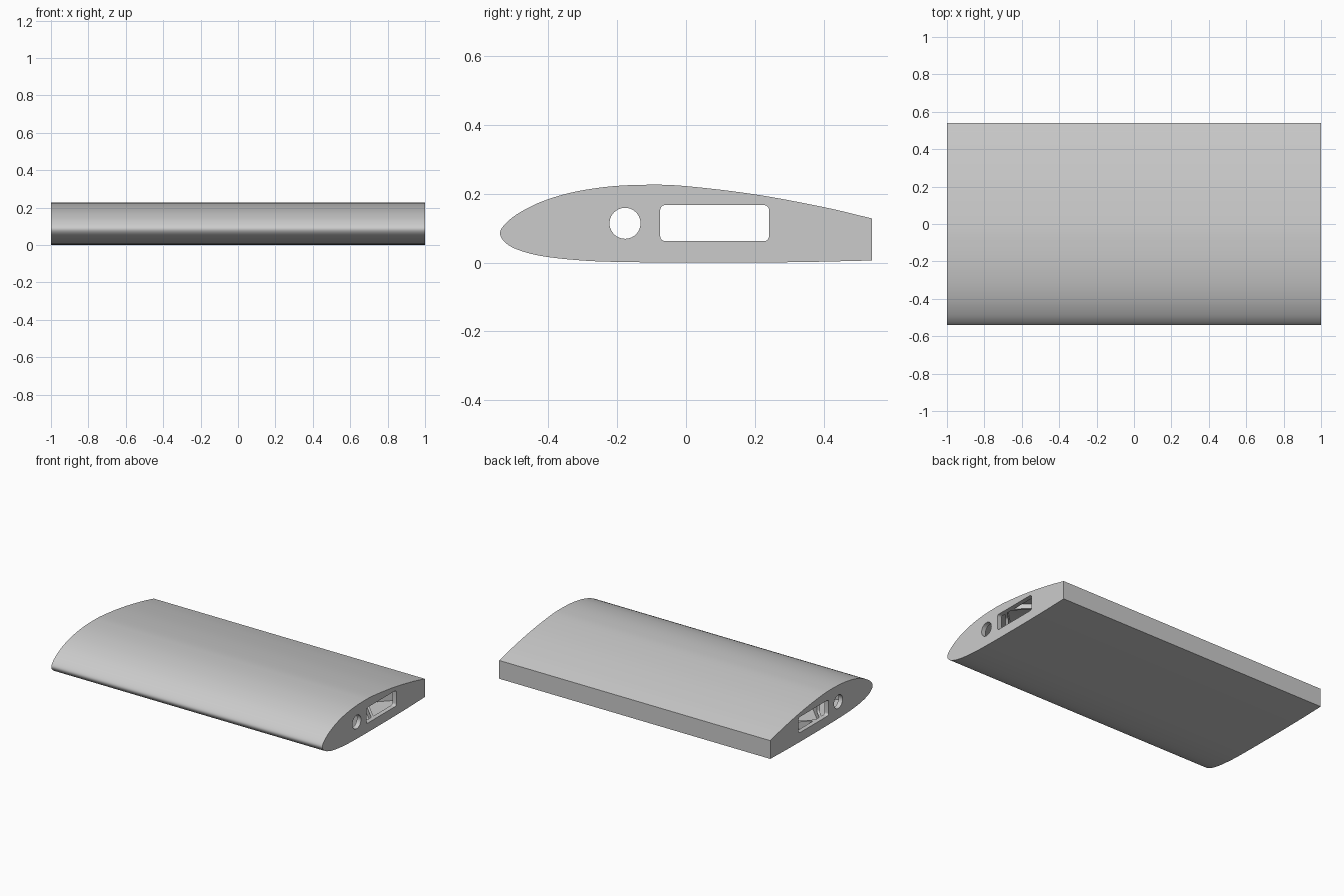
import bpy, bmesh, math
from mathutils import Vector

if "Cube" in bpy.data.objects:
    bpy.data.objects.remove(bpy.data.objects["Cube"], do_unlink=True)

grey = bpy.data.materials.new("light_grey")
grey.use_nodes = True
grey.diffuse_color = (0.6, 0.6, 0.6, 1)
grey.node_tree.nodes["Principled BSDF"].inputs["Base Color"].default_value = (0.6, 0.6, 0.6, 1)


def smooth_path(pts, steps=6):
    """Curve through the points with evenly stepped spline spans."""
    p = [Vector(q) for q in pts]
    p = [p[0] * 2 - p[1]] + p + [p[-1] * 2 - p[-2]]
    out = []
    for a, b, c, d in zip(p, p[1:], p[2:], p[3:]):
        for i in range(steps):
            t = i / steps
            out.append(0.5 * (2 * b + (c - a) * t + (2 * a - 5 * b + 4 * c - d) * t ** 2
                              + (3 * b - a - 3 * c + d) * t ** 3))
    return out + [p[-2]]


def inset(loop, dist):
    """Move a counter-clockwise outline inward with mitred corners."""
    out = []
    for i, p in enumerate(loop):
        a = (p - loop[i - 1]).normalized()
        b = (loop[(i + 1) % len(loop)] - p).normalized()
        n = Vector((-a.y - b.y, a.x + b.x)).normalized()
        out.append(p + n * dist / max(0.3, n.dot(Vector((-a.y, a.x)))))
    return out


def extrude(name, loop, half):
    """Extrude a (y, z) outline along x."""
    bm = bmesh.new()
    face = bm.faces.new([bm.verts.new((-half, p.x, p.y)) for p in loop])
    ext = bmesh.ops.extrude_face_region(bm, geom=[face])
    bmesh.ops.translate(bm, vec=(2 * half, 0, 0),
                        verts=[v for v in ext["geom"] if isinstance(v, bmesh.types.BMVert)])
    bmesh.ops.recalc_face_normals(bm, faces=bm.faces)
    mesh = bpy.data.meshes.new(name)
    bm.to_mesh(mesh)
    bm.free()
    mesh.materials.append(grey)
    ob = bpy.data.objects.new(name, mesh)
    bpy.context.collection.objects.link(ob)
    return ob


def cut(target, cutter):
    """Subtract the cutter and discard it."""
    mod = target.modifiers.new("cut", "BOOLEAN")
    mod.operation, mod.solver, mod.object = "DIFFERENCE", "EXACT", cutter
    bpy.context.view_layer.objects.active = target
    bpy.ops.object.modifier_apply(modifier=mod.name)
    bpy.data.objects.remove(cutter, do_unlink=True)


def arc(cy, cz, r, start, sweep, n):
    return [Vector((cy + r * math.cos(start + sweep * i / n),
                    cz + r * math.sin(start + sweep * i / n))) for i in range(n)]


# Wing section outline, from upper trailing edge round the nose to the lower one
outline = smooth_path([(0.54, 0.128), (0.4, 0.161), (0.2, 0.198), (0, 0.222), (-0.11, 0.226),
                       (-0.22, 0.221), (-0.32, 0.206), (-0.4, 0.184), (-0.46, 0.158),
                       (-0.51, 0.126), (-0.54, 0.088), (-0.52, 0.054), (-0.47, 0.031),
                       (-0.4, 0.016), (-0.3, 0.006), (-0.2, 0.002), (0, 0), (0.3, 0.001),
                       (0.54, 0.006)])
wing = extrude("wing_section", outline, 1)

# Hollow inside, with crossing diagonal ribs left standing
cavity = extrude("cavity", inset(outline, 0.014), 0.97)
for side in (-1, 1):
    for k in range(-3, 4):
        bpy.ops.mesh.primitive_cube_add(size=1, location=(k * 0.5, 0, 0.1),
                                        rotation=(0, 0, side * math.pi / 4))
        rib = bpy.context.object
        rib.scale = (0.016, 4, 1)
        bpy.context.view_layer.update()
        cut(cavity, rib)
cut(wing, cavity)

# Spar tube hole and rounded slot, running the whole span
cut(wing, extrude("spar_hole", arc(-0.177, 0.114, 0.045, 0, 2 * math.pi, 40), 1.2))
slot = []
for i, (y, z) in enumerate([(0.226, 0.152), (-0.06, 0.152), (-0.06, 0.077), (0.226, 0.077)]):
    start = i * math.pi / 2
    slot += arc(y, z, 0.015, start, math.pi / 2, 6) + arc(y, z, 0.015, start + math.pi / 2, 0, 1)
cut(wing, extrude("slot", slot, 1.2))

# One material, smooth skin with sharp ends
wing.data.materials.clear()
wing.data.materials.append(grey)
for f in wing.data.polygons:
    f.material_index = 0
bpy.ops.object.select_all(action="DESELECT")
wing.select_set(True)
bpy.context.view_layer.objects.active = wing
bpy.ops.object.shade_smooth_by_angle(angle=math.radians(30))
